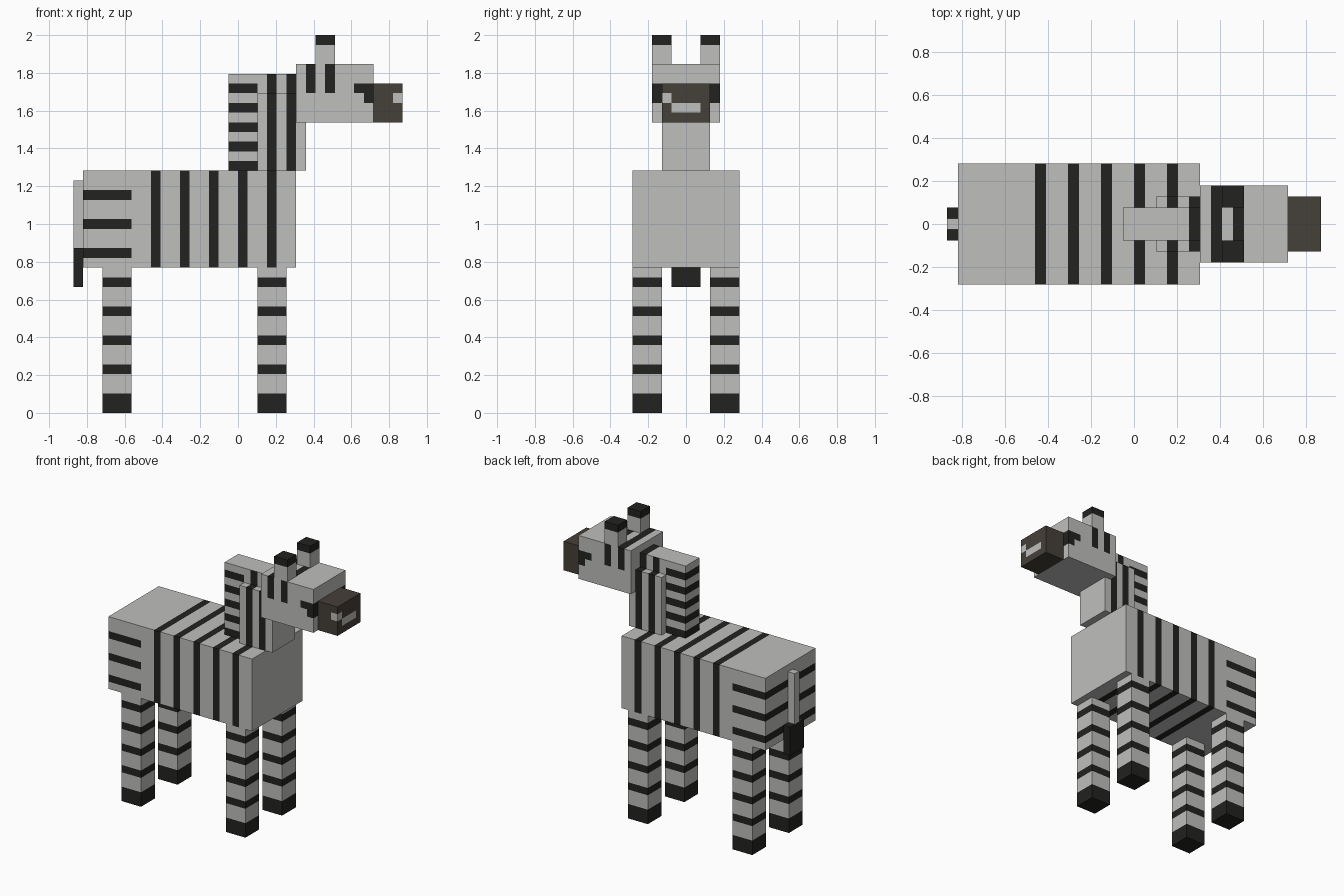
import bpy, bmesh
from mathutils import Vector

if "Cube" in bpy.data.objects:
    bpy.data.objects.remove(bpy.data.objects["Cube"])

UNIT = 2 / 39      # one block
MID = 17           # block column at x = 0
ANY = (-99, 99)
LIGHT, BLACK, BROWN = range(3)


def material(name, rgb):
    mat = bpy.data.materials.new(name)
    mat.use_nodes = True
    mat.diffuse_color = (*rgb, 1)
    mat.node_tree.nodes["Principled BSDF"].inputs["Base Color"].default_value = (*rgb, 1)
    return mat


MATERIALS = [material("light_grey", (0.52, 0.52, 0.51)),
             material("black", (0.016, 0.016, 0.015)),
             material("dark_brown", (0.06, 0.05, 0.04))]


def block(name, x, y, z, base=LIGHT, paint=(), colour=BLACK, top=None):
    """Box spanning block ranges; each painted region is cut in and coloured."""
    bm = bmesh.new()
    spans = (x, y, z)
    bmesh.ops.create_cube(bm, size=1)
    for v in bm.verts:
        v.co = Vector([a + (b - a) * (c + 0.5) for (a, b), c in zip(spans, v.co)])
    for axis, (low, high) in enumerate(spans):
        cuts = {edge for region in paint for edge in region[axis]}
        for cut in sorted(cuts):
            if low < cut < high:
                point, normal = Vector(), Vector()
                point[axis], normal[axis] = cut, 1
                bmesh.ops.bisect_plane(bm, geom=bm.verts[:] + bm.edges[:] + bm.faces[:],
                                       plane_co=point, plane_no=normal)
    bm.normal_update()
    for face in bm.faces:
        c = face.calc_center_median() - face.normal * 0.1
        hit = any(all(a < v < b for (a, b), v in zip(r, c)) for r in paint)
        face.material_index = colour if hit else base
        if top and face.normal.z > 0.9:
            face.material_index = top(c.x)
    for v in bm.verts:
        v.co = Vector((v.co.x - MID, v.co.y, v.co.z)) * UNIT
    mesh = bpy.data.meshes.new(name)
    bm.to_mesh(mesh)
    bm.free()
    for mat in MATERIALS:
        mesh.materials.append(mat)
    obj = bpy.data.objects.new(name, mesh)
    bpy.context.collection.objects.link(obj)
    return obj


def rings(starts):
    return [(ANY, ANY, (s, s + 1)) for s in starts]


def bands(starts):
    return [((s, s + 1), ANY, ANY) for s in starts]


# Body: upright bands, plus level stripes on the hindquarters
rump = [((1, 6), ANY, (s, s + 1)) for s in (16, 19, 22)]
block("body", (1, 23), (-5.5, 5.5), (15, 25), paint=bands(range(8, 21, 3)) + rump)

# Legs with hooves and rings
hoof = [(ANY, ANY, (0, 2))]
for side, y in (("right", (-5.5, -2.5)), ("left", (2.5, 5.5))):
    for end, x in (("hind", 3), ("front", 19)):
        block(f"{end}_leg_{side}", (x, x + 3), y, (0, 15),
              paint=hoof + rings(range(4, 14, 3)))

# Tail
block("tail", (0, 1), (-0.5, 0.5), (17, 24))
block("tail_tuft", (0, 1), (-1.5, 1.5), (13, 17), base=BLACK)

# Neck and mane
block("neck", (19, 24), (-2.5, 2.5), (25, 33), paint=bands((20, 22)))
block("mane_back", (16, 19), (-1.5, 1.5), (25, 35), paint=rings(range(25, 34, 2)))
block("mane_crest", (19, 23), (-1.5, 1.5), (33, 35), paint=bands((20, 22)),
      top=lambda x: BLACK if x > 22 else LIGHT)

# Head: forehead stripes and eye patches
head_paint = [((s, s + 1), ANY, (33, 36)) for s in (24, 26)]
for y in ((-4, -2.5), (2.5, 4)):
    head_paint += [((29, 31), y, (33, 34)), ((30, 31), y, (32, 33))]
block("head", (23, 31), (-3.5, 3.5), (30, 36), paint=head_paint)

# Muzzle with a lopsided mouth
mouth = [((33, 35), (-3, -1.5), (32, 33)), ((33.8, 35), (-1.5, 1.5), (31, 32))]
block("muzzle", (31, 34), (-2.5, 2.5), (30, 34), base=BROWN, paint=mouth, colour=LIGHT)

# Ears with dark tips
for side, y in (("right", (-3.5, -1.5)), ("left", (1.5, 3.5))):
    block(f"ear_{side}", (25, 27), y, (36, 39), paint=rings((38,)))
